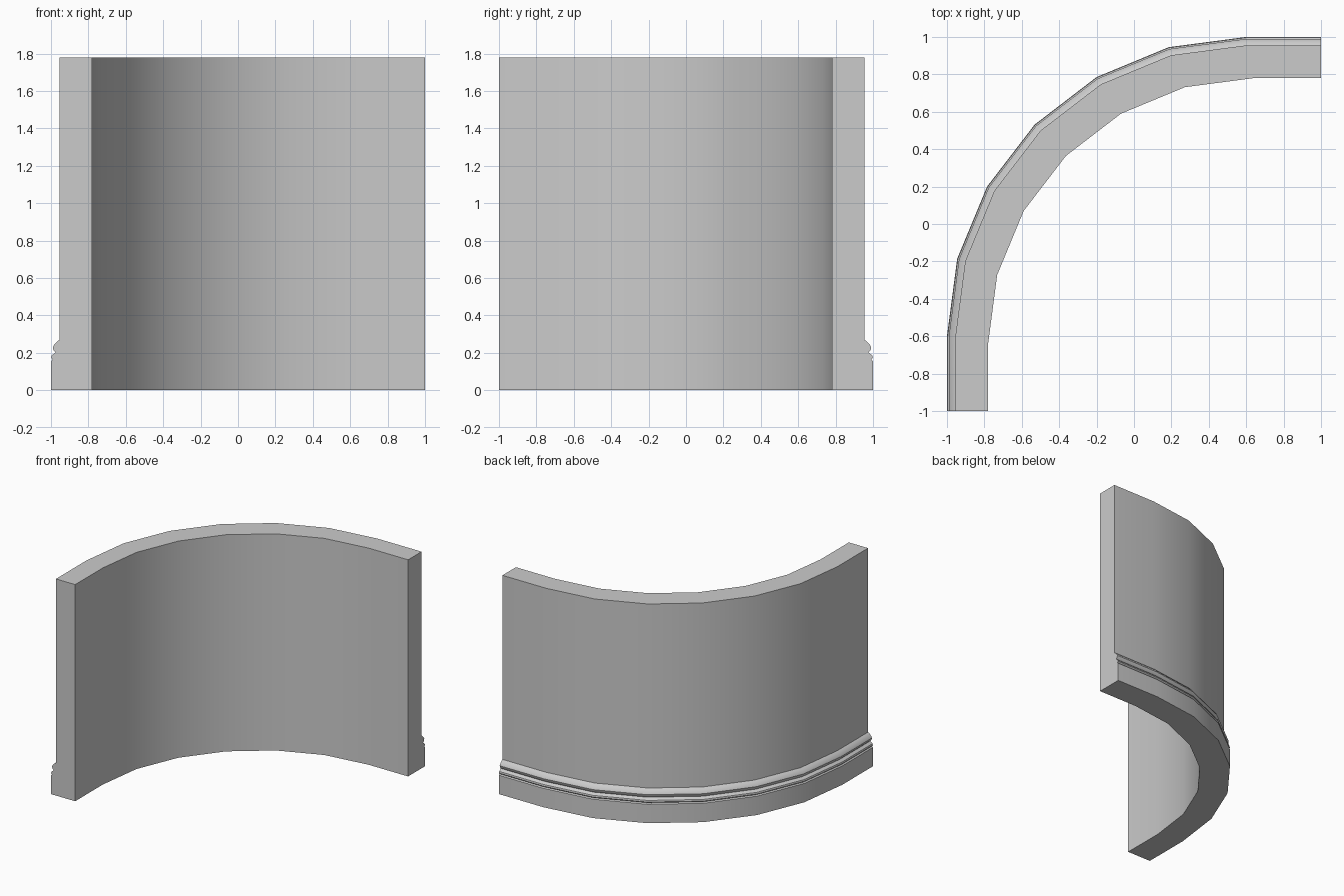
import bpy, bmesh, math

if "Cube" in bpy.data.objects:
    bpy.data.objects.remove(bpy.data.objects["Cube"])

# Wall cross-section: (distance from outer face, height, arc centre offset)
C_OUT, C_IN = 0.60, 0.64
H = 1.78
profile = [(0, 0, C_OUT), (0, 0.155, C_OUT), (0.009, 0.163, C_OUT), (0.001, 0.173, C_OUT),
           (0.004, 0.185, C_OUT), (0.024, 0.202, C_OUT), (0.013, 0.215, C_OUT),
           (0.010, 0.229, C_OUT), (0.016, 0.242, C_OUT), (0.034, 0.262, C_OUT),
           (0.045, 0.268, C_OUT), (0.045, H, C_OUT), (0.22, H, C_IN), (0.22, 0, C_IN)]
SEGMENTS = 6


def plan_path(d, c):
    """Straight end, quarter arc in six segments, straight end."""
    r = 1 - d + c
    pts = [(-1 + d, -1)]
    for i in range(SEGMENTS + 1):
        a = math.radians(90 * i / SEGMENTS)
        pts.append((c - r * math.cos(a), -c + r * math.sin(a)))
    return pts + [(1, 1 - d)]


# Sweep the section along the plan path
bm = bmesh.new()
rows = [[bm.verts.new((x, y, z)) for x, y in plan_path(d, c)] for d, z, c in profile]
n = len(rows)
for j in range(n):
    a, b = rows[j], rows[(j + 1) % n]
    for i in range(len(a) - 1):
        bm.faces.new((a[i], a[i + 1], b[i + 1], b[i]))
# End caps
bm.faces.new([r[0] for r in rows])
bm.faces.new([r[-1] for r in rows])
bmesh.ops.recalc_face_normals(bm, faces=bm.faces)

mesh = bpy.data.meshes.new("curved_wall")
bm.to_mesh(mesh)
bm.free()
wall = bpy.data.objects.new("curved_wall", mesh)
bpy.context.collection.objects.link(wall)

# Smooth the curve, keep the moulding edges crisp
bpy.context.view_layer.objects.active = wall
wall.select_set(True)
bpy.ops.object.shade_smooth_by_angle(angle=math.radians(30))
